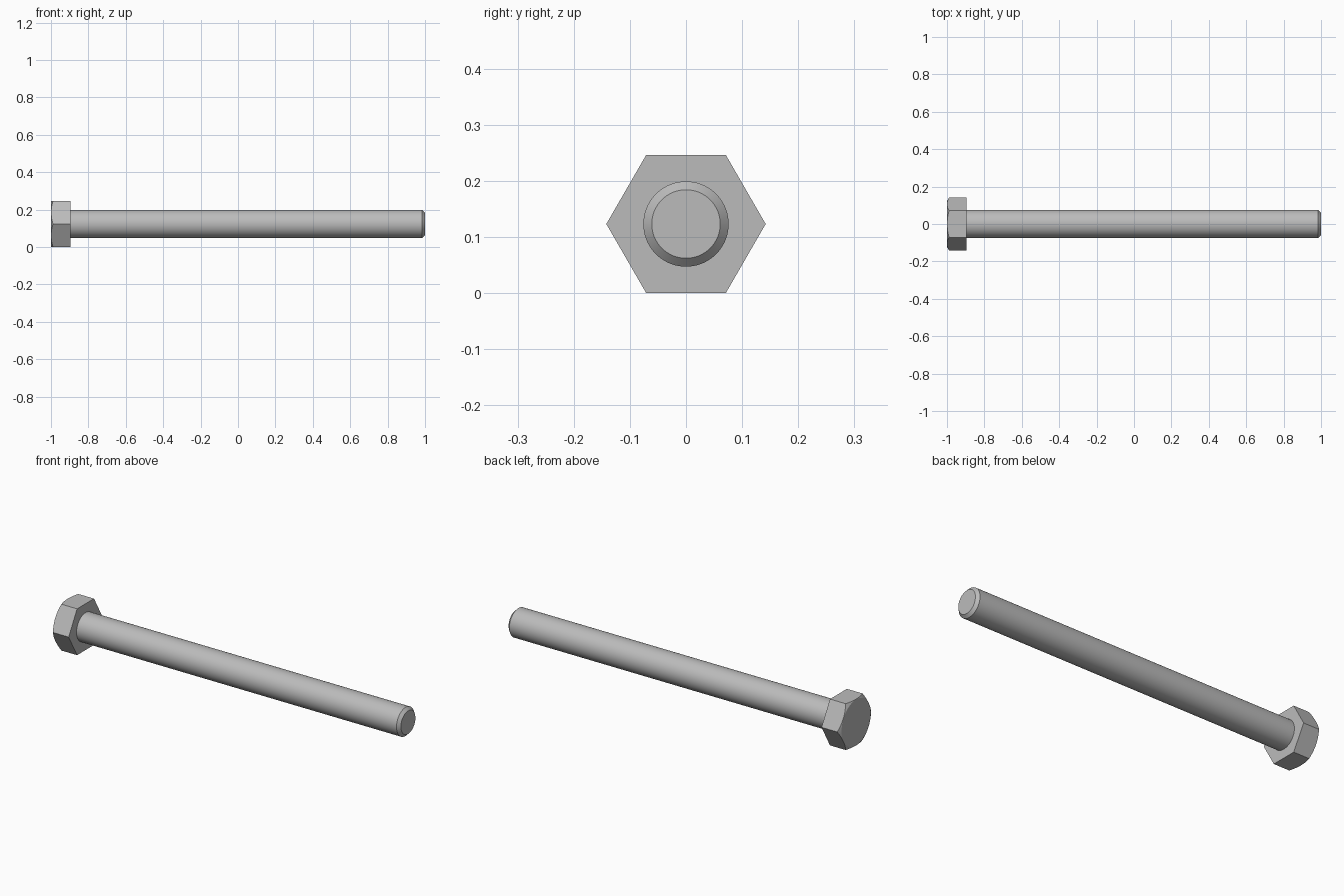
import bpy
import bmesh
from math import cos, sin, pi, radians, tan

cube = bpy.data.objects.get("Cube")
if cube:
    bpy.data.objects.remove(cube)

SEGMENTS = 96
AXIS_Z = 0.123          # height of the bolt axis, also the head's inner radius
HEAD_FACE, HEAD_SEAT, TIP = -1.0, -0.896, 1.0
SHANK_R, TIP_R = 0.076, 0.061
ANGLES = [2 * pi * i / SEGMENTS for i in range(SEGMENTS)]

steel = bpy.data.materials.new("steel grey")
steel.use_nodes = True
steel.diffuse_color = (0.5, 0.5, 0.5, 1)
steel.node_tree.nodes["Principled BSDF"].inputs["Base Color"].default_value = (0.5, 0.5, 0.5, 1)


def circle(x, radius):
    return [(x, radius * cos(a), AXIS_Z + radius * sin(a)) for a in ANGLES]


def hex_radius(a):
    # Corners point along y, flats face up and down
    return AXIS_Z / cos(a % (pi / 3) - pi / 6)


def hexagon(x_at):
    return [(x_at(r), r * cos(a), AXIS_Z + r * sin(a))
            for a, r in ((a, hex_radius(a)) for a in ANGLES)]


def loft(name, rings, cap_first=False, cap_last=False):
    bm = bmesh.new()
    loops = [[bm.verts.new(p) for p in ring] for ring in rings]
    for a, b in zip(loops, loops[1:]):
        for i in range(SEGMENTS):
            j = (i + 1) % SEGMENTS
            bm.faces.new((a[i], a[j], b[j], b[i]))
    if cap_first:
        bm.faces.new(loops[0][::-1])
    if cap_last:
        bm.faces.new(loops[-1])
    mesh = bpy.data.meshes.new(name)
    bm.to_mesh(mesh)
    bm.free()
    mesh.materials.append(steel)
    obj = bpy.data.objects.new(name, mesh)
    bpy.context.collection.objects.link(obj)
    bpy.ops.object.select_all(action='DESELECT')
    obj.select_set(True)
    bpy.context.view_layer.objects.active = obj
    bpy.ops.object.shade_smooth_by_angle(angle=radians(20))
    return obj


# Hexagonal head: conical chamfer on the outer face, flat seat around the shank
face_r = AXIS_Z - 0.001
chamfer = hexagon(lambda r: HEAD_FACE + (r - face_r) * tan(radians(30)))
loft("bolt_head",
     [circle(HEAD_FACE, face_r), chamfer,
      hexagon(lambda r: HEAD_SEAT), circle(HEAD_SEAT, SHANK_R)],
     cap_first=True)

# Round shank with a bevelled tip
loft("bolt_shank",
     [circle(HEAD_SEAT, SHANK_R), circle(TIP - SHANK_R + TIP_R, SHANK_R),
      circle(TIP, TIP_R)],
     cap_last=True)
